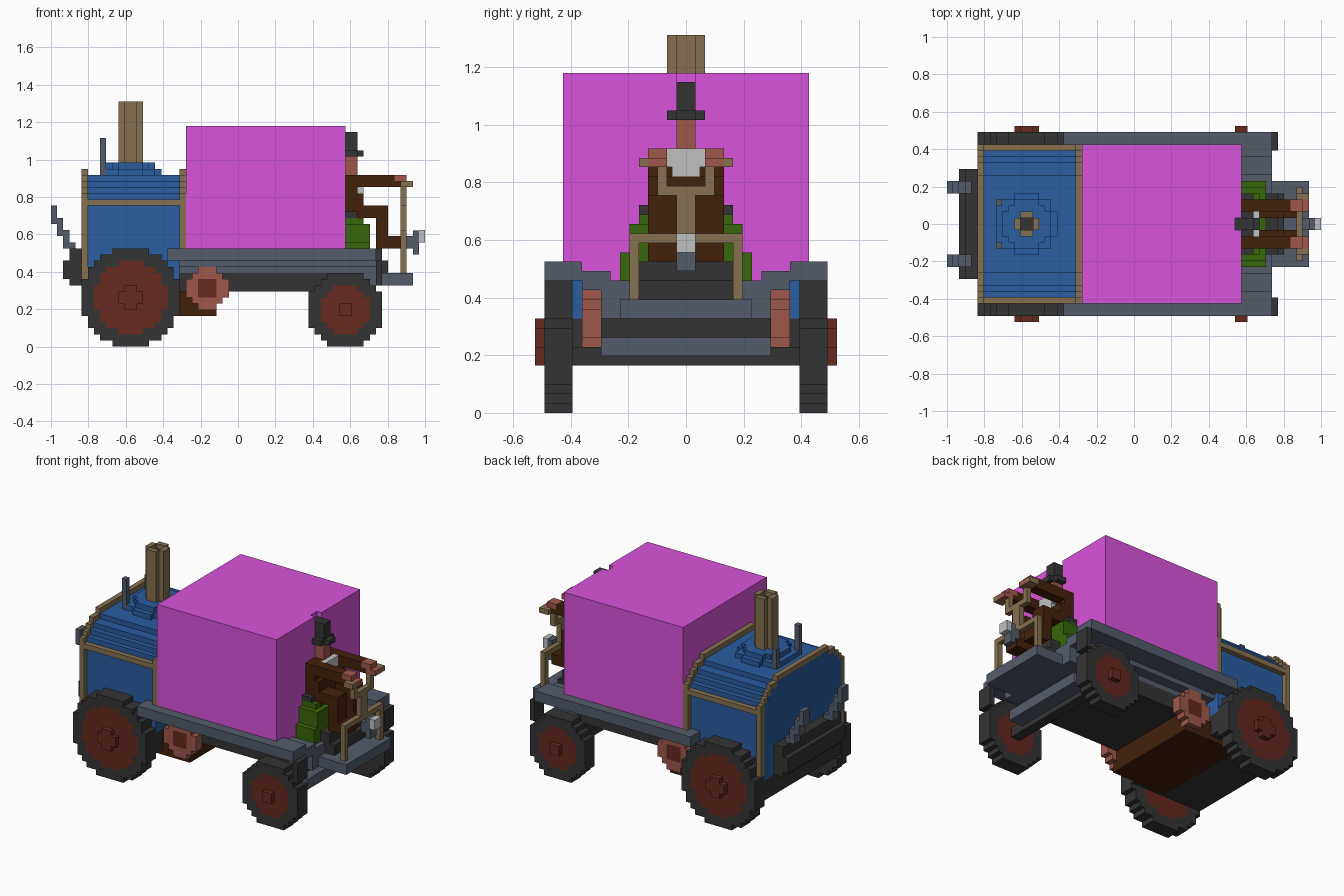
import bpy, bmesh, math

cube = bpy.data.objects.get("Cube")
if cube:
    bpy.data.objects.remove(cube, do_unlink=True)

V = 2 / 61  # one block; x is counted from the rear end, y from the middle, z from the ground


def material(name, rgb):
    lin = [((c / 255 + 0.055) / 1.055) ** 2.4 for c in rgb] + [1]
    m = bpy.data.materials.new(name)
    m.use_nodes = True
    m.diffuse_color = lin
    m.node_tree.nodes["Principled BSDF"].inputs["Base Color"].default_value = lin
    return m


MAGENTA = material("magenta", (217, 84, 219))
BLUE = material("boiler blue", (42, 93, 160))
SLATE = material("slate grey", (84, 92, 107))
DARK = material("charcoal", (52, 52, 52))
RED = material("rust red", (102, 41, 31))
COPPER = material("copper pink", (158, 88, 75))
BROWN = material("dark brown", (68, 33, 11))
TAN = material("brass tan", (134, 113, 80))
GREEN = material("green", (56, 103, 11))
WHITE = material("light grey", (192, 192, 192))


def finish(name, bm, mats):
    bmesh.ops.recalc_face_normals(bm, faces=bm.faces)
    me = bpy.data.meshes.new(name)
    bm.to_mesh(me)
    bm.free()
    for m in mats:
        me.materials.append(m)
    ob = bpy.data.objects.new(name, me)
    bpy.context.collection.objects.link(ob)


def part(name, mat, *boxes, mirror=False):
    """Boxes given as (x0, x1, y0, y1, z0, z1) in blocks, optionally repeated at -y."""
    bm = bmesh.new()
    for x0, x1, y0, y1, z0, z1 in boxes:
        for s in ((1, -1) if mirror else (1,)):
            vs = bmesh.ops.create_cube(bm, size=1)["verts"]
            for v in vs:
                v.co.x = -1 + V * ((x0 + x1) / 2 + v.co.x * (x1 - x0))
                v.co.y = V * s * ((y0 + y1) / 2 + v.co.y * (y1 - y0))
                v.co.z = V * ((z0 + z1) / 2 + v.co.z * (z1 - z0))
    finish(name, bm, [mat])


def mid(x0, x1, w, z0, z1):
    """A box centred across the width."""
    return (x0, x1, -w, w, z0, z1)


def wheel(name, cx, cz, r, inner, y0, y1, rim, hub):
    """Blocky disc: unit cells within radius r, hub colour within radius inner."""
    n = math.ceil(r - 0.11)
    odd = 0.5 if (2 * r) % 2 == 1 else 0
    cells = [k + 0.5 - odd for k in range(-n, n + 1)]
    bm = bmesh.new()
    grid = {}

    def vert(a, b):
        if (a, b) not in grid:
            grid[a, b] = bm.verts.new((-1 + V * (cx + a), V * y0, V * (cz + b)))
        return grid[a, b]

    for a in cells:
        for b in cells:
            if math.hypot(a, b) < r:
                bm.faces.new([vert(a + i, b + j) for i, j in
                              ((-.5, -.5), (.5, -.5), (.5, .5), (-.5, .5))])
    ext = bmesh.ops.extrude_face_region(bm, geom=bm.faces[:], use_keep_orig=True)
    for e in ext["geom"]:
        if isinstance(e, bmesh.types.BMVert):
            e.co.y = V * y1
    for f in bm.faces:
        c = f.calc_center_median()
        d = math.hypot((c.x + 1) / V - cx, c.z / V - cz)
        f.material_index = 1 if d < inner else 0
    finish(name, bm, [rim, hub])


# Road wheels, hubs and drive discs on both sides
for s, side in ((1, "back"), (-1, "front")):
    wheel("large_wheel_" + side, 13, 8, 8.0, 6.0, s * 12, s * 15, DARK, RED)
    wheel("small_wheel_" + side, 48, 6, 6.1, 4.1, s * 12, s * 15, DARK, RED)
    wheel("drive_disc_" + side, 25.5, 9.5, 3.5, 1.5, s * 9, s * 11, COPPER, RED)
part("large_hubs", RED, (11, 15, 15, 16, 7, 9), (12, 14, 15, 16, 6, 10), mirror=True)
part("small_hubs", RED, (47, 49, 15, 16, 5, 7), mirror=True)

# Chassis, axles and running boards
part("chassis", DARK, mid(20, 48, 9, 9, 12), mid(5.1, 21, 12, 6, 10))
part("front_axle", DARK, mid(47, 49, 12, 5, 7), mid(46, 50, 9, 7, 10))
part("steering_bar", SLATE, mid(49, 52, 9, 6, 8))
part("ash_box", BROWN, mid(15, 27, 10, 5, 9.1))
part("running_boards", SLATE, (19, 53, 11, 15, 14, 16), mirror=True)
part("side_beams", SLATE, mid(21, 48, 9, 12, 13), mid(21, 48, 11, 13, 14))
part("deck", SLATE, mid(48, 53, 9, 10, 14))
part("deck_edges", SLATE, (48, 53, 8, 11, 13, 15), mirror=True)
part("mud_flaps", DARK, (53, 54, 12, 15, 10, 14), mirror=True)
part("foot_plate", SLATE, mid(52, 59, 7, 10, 12))
part("driver_platform", DARK, mid(48, 54, 5, 12, 16), mid(54, 55, 5, 12, 14))

# Boiler with arched top, brass bands and rails: (half width, bottom, top)
arch = [(12, 14, 24), (12, 24, 25), (11, 25, 26), (10, 26, 27), (8, 27, 28)]
part("boiler", BLUE, mid(4.97, 21, 12, 10, 14), *[mid(4.97, 22, w, a, b) for w, a, b in arch])
for name, x in (("rear_band", 5), ("front_band", 21)):
    part(name, TAN, *[mid(x, x + 1, w + 1, a, b) for w, a, b in arch],
         mid(x, x + 1, 10, 27, 28), mid(x, x + 1, 8, 28, 29))
part("lower_rear_band", TAN, (5, 6, 12, 13, 11, 14), mirror=True)
part("boiler_rail", TAN, mid(6, 21, 13, 23, 24))

# Dome, open chimney and valves
steps = [(5, 2, 28, 29), (4, 4, 28, 29), (2, 5, 28, 29), (4, 2, 29, 30), (3, 3, 29, 30), (2, 4, 29, 30)]
part("dome", BLUE, *[mid(13 - h, 13 + h, w, a, b) for h, w, a, b in steps])
part("chimney", TAN, mid(11, 12, 1, 28, 40), mid(14, 15, 1, 28, 40),
     (12, 14, 1, 2, 28, 40), (12, 14, -2, -1, 28, 40))
part("chimney_hole", DARK, mid(12, 14, 1, 28, 39))
part("valve_posts", SLATE, (8, 9, -4, -3, 28, 34), (8, 9, 3, 4, 28, 32))
part("valve_bar", BLUE, mid(8, 9, 3, 28, 29))

# Rear bumper and stepped arms
part("bumper", DARK, mid(2, 5, 9, 11, 14), mid(3, 5, 9, 10, 16))
part("rear_arms", SLATE, (0, 1, 5, 7, 20, 23), (1, 2, 5, 7, 18, 21), (2, 3, 5, 7, 16, 19),
     (3, 4, 5, 7, 16, 17), mirror=True)

# Cargo block with a notch behind the hat
part("cargo", MAGENTA, mid(22, 47, 13, 16, 36), (47, 48, 1, 13, 16, 36),
     (47, 48, -13, -1, 16, 36), mid(47, 48, 1, 16, 31), mid(22, 48, 11, 14, 16))

# Seat
part("seat", GREEN, mid(48, 52, 7, 14, 17), mid(48, 52, 6, 17, 20), mid(48, 51, 5, 20, 21))
part("seat_trim", DARK, mid(48, 50, 5, 21, 22))

# Driver
part("torso", BROWN, mid(48, 51, 4, 16, 25), mid(48, 50, 4, 25, 28))
part("arms", BROWN, (48, 56, 2, 4, 26, 28), (56, 57, 2, 4, 26, 27), mirror=True)
part("legs", BROWN, (48, 55, 1, 4, 21, 23), (53, 55, 1, 4, 16, 21), (55, 57, 1, 4, 16, 18),
     mirror=True)
part("hands", COPPER, (56, 58, 2, 4, 27, 28), (57, 59, 2, 4, 26, 27), mirror=True)
part("face", COPPER, mid(48, 50, 1, 28, 31))
part("beard", WHITE, mid(50, 51, 2, 26, 28), mid(50, 51, 1.5, 25, 26))
part("hat", DARK, mid(48, 50, 2, 31, 32), mid(50, 51, 1, 31, 32), mid(47, 50, 1, 31, 35))

# Steering frame and lamp
part("frame_posts", TAN, (57, 58, 5, 6, 12, 18), (57, 58, 2, 3, 24, 26), (57, 59, 4, 5, 26, 27),
     mirror=True)
part("frame_bars", TAN, mid(57, 58, 6, 18, 19), mid(57, 58, 1, 19, 23), mid(57, 58, 3, 23, 24))
part("lamp_body", SLATE, mid(58, 59, 1, 16, 18), mid(59, 60, 1, 15, 18.9))
part("lamp_glass", WHITE, mid(60, 61, 1, 17, 19))
